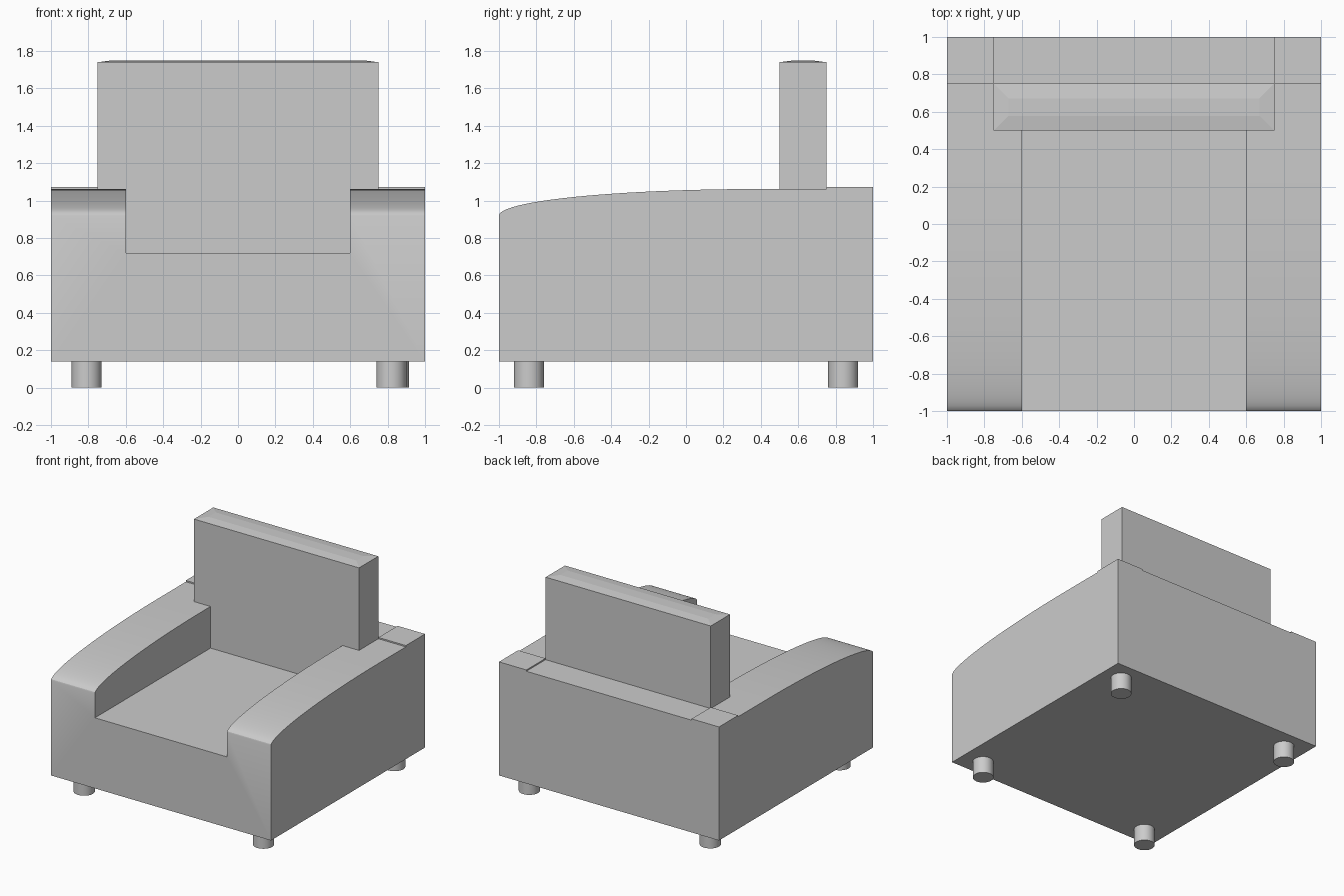
import bpy, bmesh, math

if "Cube" in bpy.data.objects:
    bpy.data.objects.remove(bpy.data.objects["Cube"])


def new_object(name, bm):
    bmesh.ops.recalc_face_normals(bm, faces=bm.faces)
    mesh = bpy.data.meshes.new(name)
    bm.to_mesh(mesh)
    bm.free()
    obj = bpy.data.objects.new(name, mesh)
    bpy.context.collection.objects.link(obj)
    return obj


def box(name, x, y, z):
    bm = bmesh.new()
    bmesh.ops.create_cube(bm, size=1)
    for v in bm.verts:
        for i, (lo, hi) in enumerate((x, y, z)):
            v.co[i] = hi if v.co[i] > 0 else lo
    return new_object(name, bm)


def smooth(obj, degrees=30):
    bpy.ops.object.select_all(action='DESELECT')
    obj.select_set(True)
    bpy.context.view_layer.objects.active = obj
    bpy.ops.object.shade_smooth_by_angle(angle=math.radians(degrees))


def cut(obj, cutter):
    mod = obj.modifiers.new("cut", 'BOOLEAN')
    mod.operation = 'DIFFERENCE'
    mod.solver = 'EXACT'
    mod.object = cutter
    bpy.context.view_layer.objects.active = obj
    bpy.ops.object.modifier_apply(modifier=mod.name)
    bpy.data.objects.remove(cutter)


# Body: side profile with the elliptical armrest slope, extruded across the width
STEPS = 24
profile = [(1, 0.14), (-1, 0.14)]
for i in range(STEPS + 1):
    a = math.pi / 2 * i / STEPS
    profile.append((0.4 - 1.4 * math.cos(a), 0.92 + 0.142 * math.sin(a)))
profile += [(0.751, 1.062), (0.751, 1.073), (1, 1.073)]
bm = bmesh.new()
face = bm.faces.new([bm.verts.new((-1, y, z)) for y, z in profile])
ext = bmesh.ops.extrude_face_region(bm, geom=[face])
bmesh.ops.translate(bm, vec=(2, 0, 0),
                    verts=[g for g in ext["geom"] if isinstance(g, bmesh.types.BMVert)])
body = new_object("body_with_arms", bm)

# Seat well between the arms, and the slightly lower ledge behind the backrest
cut(body, box("seat_cutter", (-0.6, 0.6), (-1.2, 0.6), (0.72, 1.4)))
cut(body, box("ledge_cutter", (-0.751, 0.751), (0.65, 1.2), (1.062, 1.4)))
smooth(body, 25)

# Backrest: thick slab with a very shallow hipped top
back = box("backrest", (-0.75, 0.75), (0.5, 0.75), (0.7, 1.74))
bm = bmesh.new()
bm.from_mesh(back.data)
bm.faces.ensure_lookup_table()
top = max(bm.faces, key=lambda f: f.calc_center_median().z)
bmesh.ops.inset_region(bm, faces=[top], thickness=0.11)
for v in top.verts:
    v.co.z = 1.75
bm.to_mesh(back.data)
bm.free()

# Legs: four short round feet
for name, x, y in (("front_right_leg", 0.82, -0.84), ("back_right_leg", 0.835, 0.84),
                   ("front_left_leg", -0.81, -0.84), ("back_left_leg", -0.81, 0.84)):
    bpy.ops.mesh.primitive_cylinder_add(vertices=32, radius=0.08, depth=0.15,
                                        location=(x, y, 0.075))
    leg = bpy.context.object
    leg.name = name
    smooth(leg)
